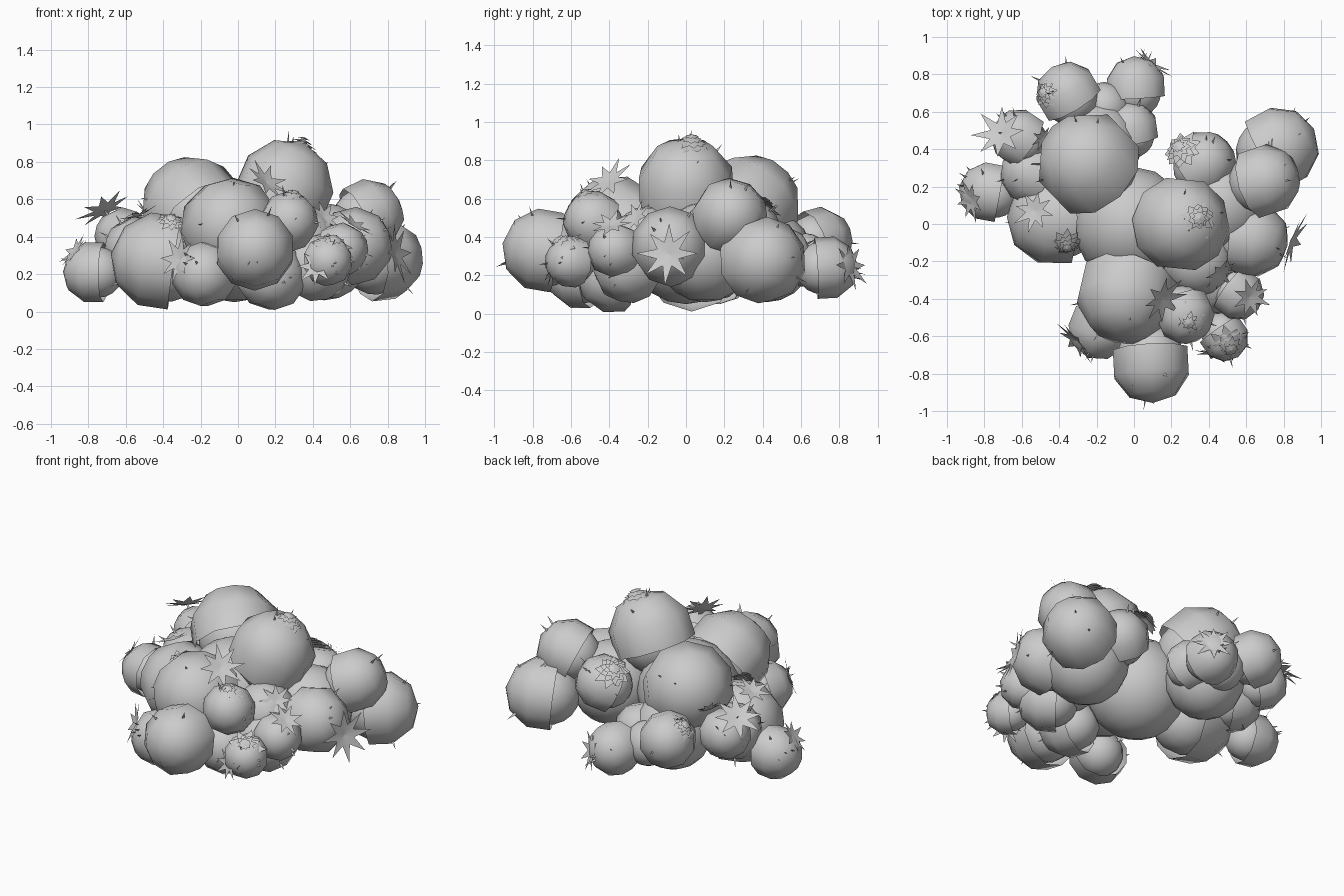
import bpy, bmesh, math, random
from mathutils import Vector, Matrix

random.seed(4)
cube = bpy.data.objects.get("Cube")
if cube:
    bpy.data.objects.remove(cube)

grey = bpy.data.materials.new("pale grey")
grey.use_nodes = True
COLOUR = (0.6, 0.6, 0.6, 1)
grey.diffuse_color = COLOUR
grey.node_tree.nodes["Principled BSDF"].inputs["Base Color"].default_value = COLOUR

CORE = Vector((0.05, 0.02, 0.2))


def finish(bm, name, smooth=False):
    mesh = bpy.data.meshes.new(name)
    bm.to_mesh(mesh)
    bm.free()
    mesh.materials.append(grey)
    for p in mesh.polygons:
        p.use_smooth = smooth
    obj = bpy.data.objects.new(name, mesh)
    bpy.context.collection.objects.link(obj)
    return obj


def frame(pos, axis):
    """Matrix placing local +z along axis at pos."""
    return Matrix.Translation(pos) @ Vector(axis).to_track_quat('Z', 'Y').to_matrix().to_4x4()


def ball(name, matrix, r):
    bm = bmesh.new()
    bmesh.ops.create_uvsphere(bm, u_segments=14, v_segments=10, radius=r)
    bm.transform(matrix)
    finish(bm, name, True)


def lobe(name, centre, r):
    """Globe in a coarse open-backed shell whose pole points away from the core."""
    m = frame(centre, Vector(centre) - CORE)
    bm = bmesh.new()
    bmesh.ops.create_uvsphere(bm, u_segments=10, v_segments=5, radius=r * 1.05)
    low = [v for v in bm.verts if v.co.z < -0.5 * r]
    bmesh.ops.delete(bm, geom=low, context='VERTS')
    bm.transform(m)
    finish(bm, name + "_shell", True)
    ball(name, m @ Matrix.Translation((0, 0, -0.15 * r)), r * 0.85)


def add_star(bm, m, r, points=8, lift=0.15, inner=0.42):
    """Thin star with raised tips."""
    hub = bm.verts.new(m @ Vector((0, 0, 0)))
    ring = []
    for i in range(points * 2):
        a = math.pi * i / points
        tip = i % 2 == 0
        d = r * (random.uniform(0.85, 1.1) if tip else inner)
        ring.append(bm.verts.new(m @ Vector((d * math.cos(a), d * math.sin(a), lift * d))))
    for i, v in enumerate(ring):
        bm.faces.new((hub, v, ring[(i + 1) % len(ring)]))


def star(name, pos, axis, r):
    bm = bmesh.new()
    add_star(bm, frame(pos, axis), r)
    finish(bm, name)


def rosette(name, pos, axis, r):
    """Tight bud of stacked stars."""
    bm = bmesh.new()
    m = frame(pos, axis)
    for k in range(4):
        turn = Matrix.Rotation(0.5 * k, 4, 'Z')
        lift = Matrix.Translation((0, 0, r * (0.1 + 0.12 * k)))
        add_star(bm, m @ lift @ turn, r * (1.15 - 0.24 * k), 9, -0.3, 0.68)
    finish(bm, name)


# Globes: name, centre, radius
LOBES = [
    ("tall_globe", (0.25, 0.0, 0.66), 0.25),
    ("back_high_globe", (-0.24, 0.32, 0.55), 0.27),
    ("front_high_globe", (-0.04, -0.37, 0.45), 0.26),
    ("front_globe", (0.09, -0.74, 0.33), 0.21),
    ("front_low_globe", (-0.18, -0.55, 0.2), 0.17),
    ("right_globe", (-0.42, 0.03, 0.27), 0.25),
    ("right_end_globe", (-0.77, 0.17, 0.21), 0.16),
    ("right_back_globe", (-0.61, 0.46, 0.4), 0.15),
    ("right_inner_globe", (-0.54, 0.27, 0.33), 0.17),
    ("back_globe", (-0.35, 0.69, 0.38), 0.17),
    ("back_end_globe", (0.01, 0.73, 0.24), 0.16),
    ("back_inner_globe", (-0.02, 0.5, 0.3), 0.15),
    ("left_end_globe", (0.76, 0.4, 0.28), 0.22),
    ("left_high_globe", (0.69, 0.23, 0.51), 0.19),
    ("left_globe", (0.62, -0.08, 0.35), 0.2),
    ("left_back_globe", (0.37, 0.32, 0.42), 0.17),
    ("front_bud_globe", (0.27, -0.48, 0.48), 0.155),
    ("front_left_globe", (0.48, -0.6, 0.27), 0.13),
    ("left_small_globe", (0.55, -0.37, 0.33), 0.14),
    ("low_globe", (0.18, -0.38, 0.19), 0.18),
    ("low_left_globe", (0.42, -0.3, 0.24), 0.18),
]
for n, c, r in LOBES:
    lobe(n, c, r)

# Broad filler bodies under the cluster
FILLERS = [
    ("core_body", (-0.02, 0.0, 0.36), 0.31),
    ("left_body", (0.46, 0.1, 0.32), 0.26),
    ("back_body", (-0.2, 0.42, 0.3), 0.24),
    ("back_web", (-0.16, 0.62, 0.28), 0.14),
    ("front_left_body", (0.34, -0.2, 0.37), 0.19),
]
for n, c, r in FILLERS:
    ball(n, Matrix.Translation(c), r)

# Open stars: position, facing, radius
STARS = [
    ((-0.71, 0.48, 0.54), (-0.4, 0.4, 0.8), 0.16),
    ((-0.53, 0.07, 0.51), (-0.4, 0.1, 1), 0.12),
    ((0.15, -0.4, 0.69), (0.6, -0.5, 0.7), 0.14),
    ((-0.31, -0.62, 0.28), (-0.8, -0.7, 0.3), 0.14),
    ((0.84, -0.09, 0.31), (1, -0.4, 0.2), 0.16),
    ((0.62, -0.39, 0.46), (0.5, -0.2, 0.8), 0.12),
    ((0.46, -0.26, 0.5), (0.6, -0.7, 0.6), 0.11),
    ((0.42, -0.69, 0.24), (-0.3, -1, 0.2), 0.11),
    ((-0.87, 0.13, 0.32), (-0.9, -0.3, 0.7), 0.12),
    ((0.09, 0.85, 0.25), (0.6, 0.8, 0.2), 0.13),
    ((-0.49, 0.46, 0.53), (0.6, -0.3, 0.7), 0.08),
]
for i, (p, a, r) in enumerate(STARS):
    star(f"spine_star_{i + 1}", p, a, r)

# Flowering buds: position, facing, radius
BUDS = [
    ((0.34, 0.03, 0.89), (0.3, 0.05, 1), 0.1),
    ((0.29, -0.52, 0.61), (0.1, -0.3, 1), 0.09),
    ((0.51, -0.65, 0.36), (0.3, -0.6, 0.8), 0.1),
    ((-0.36, -0.11, 0.48), (0.1, -0.7, 0.8), 0.08),
    ((0.25, 0.4, 0.56), (-0.5, 0.5, 0.9), 0.1),
    ((-0.47, 0.7, 0.5), (-0.7, 0.1, 0.8), 0.08),
]
for i, (p, a, r) in enumerate(BUDS):
    rosette(f"bud_{i + 1}", p, a, r)

# Fine thorns scattered over the outward faces
bm = bmesh.new()
for n, c, r in LOBES:
    out = (Vector(c) - CORE).normalized()
    for _ in range(4):
        d = (out + 0.8 * Vector([random.uniform(-1, 1) for _ in "xyz"])).normalized()
        side = d.orthogonal().normalized() * 0.01
        base = Vector(c) + d * r * 0.93
        tip = base + d * random.uniform(0.04, 0.075)
        bm.faces.new([bm.verts.new(p) for p in (base - side, base + side, tip)])
finish(bm, "thorns")
